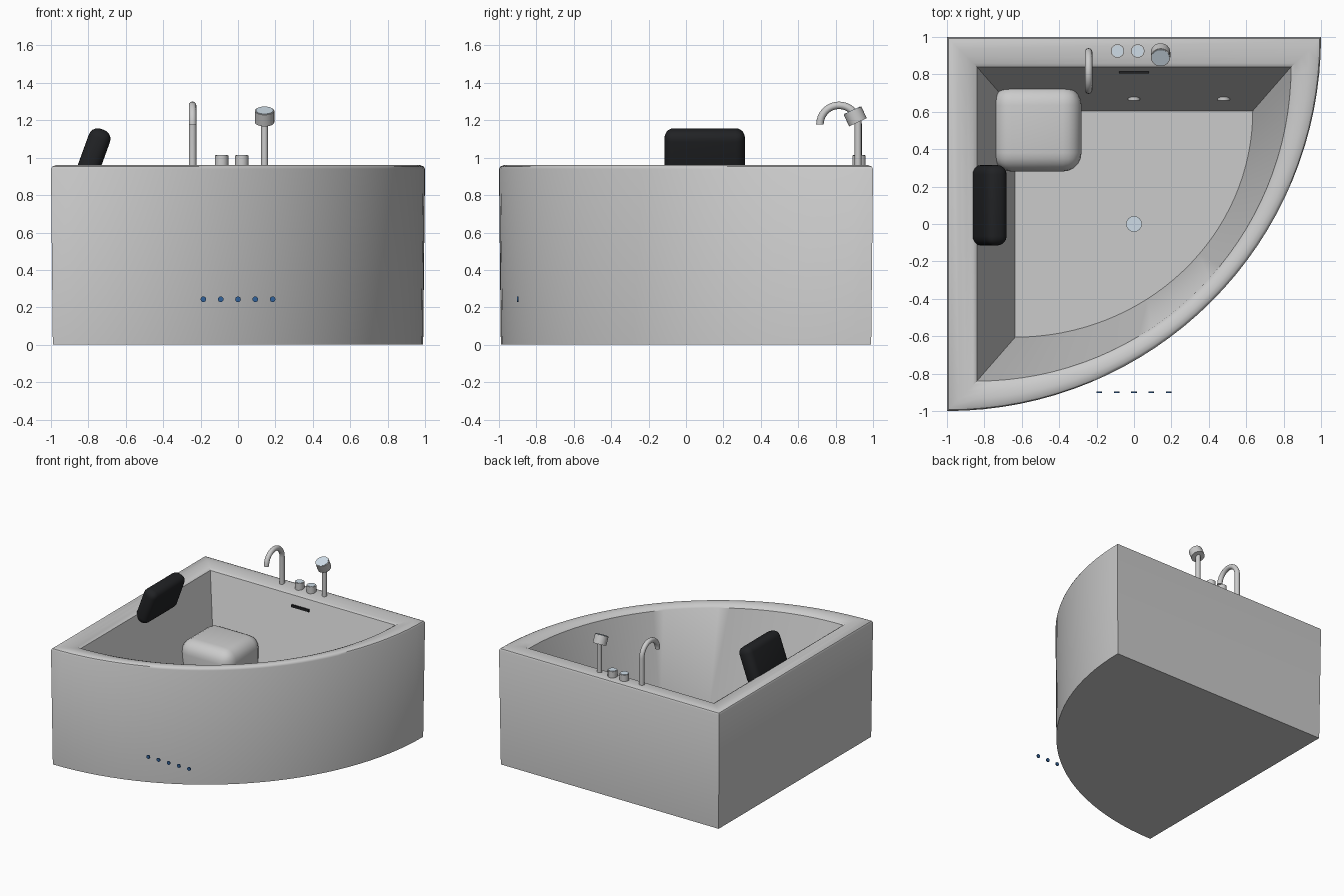
import bpy, bmesh, math
from mathutils import Matrix

if "Cube" in bpy.data.objects:
    bpy.data.objects.remove(bpy.data.objects["Cube"])


def material(name, rgb):
    m = bpy.data.materials.new(name)
    m.diffuse_color = (*rgb, 1)
    m.use_nodes = True
    m.node_tree.nodes["Principled BSDF"].inputs["Base Color"].default_value = m.diffuse_color
    return m


BLACK = material("black", (0.015, 0.016, 0.018))
BLUE = material("blue", (0.03, 0.12, 0.32))
PALE = material("pale_blue", (0.62, 0.72, 0.8))


def finish(name, bm, mat=None, angle=35):
    bmesh.ops.recalc_face_normals(bm, faces=bm.faces)
    me = bpy.data.meshes.new(name)
    bm.to_mesh(me)
    bm.free()
    ob = bpy.data.objects.new(name, me)
    bpy.context.collection.objects.link(ob)
    if mat:
        me.materials.append(mat)
    bpy.ops.object.select_all(action='DESELECT')
    ob.select_set(True)
    bpy.context.view_layer.objects.active = ob
    bpy.ops.object.shade_smooth_by_angle(angle=math.radians(angle))
    return ob


def cylinder(name, loc, r, depth, tilt=0, mat=None, seg=24):
    bm = bmesh.new()
    bmesh.ops.create_cone(bm, cap_ends=True, segments=seg, radius1=r, radius2=r, depth=depth,
                          matrix=Matrix.Translation(loc) @ Matrix.Rotation(math.radians(tilt), 4, 'X'))
    return finish(name, bm, mat)


def rounded_box(name, loc, size, bevel=0, tilt_y=0, mat=None, seg=5):
    bm = bmesh.new()
    bmesh.ops.create_cube(bm, size=1, matrix=Matrix.Diagonal((*size, 1)))
    if bevel:
        bmesh.ops.bevel(bm, geom=bm.edges[:], offset=bevel, segments=seg, profile=0.5, affect='EDGES')
    bm.transform(Matrix.Translation(loc) @ Matrix.Rotation(math.radians(tilt_y), 4, 'Y'))
    return finish(name, bm, mat)


# Tub shell: quarter-circle outline lofted through scaled sections (sx, sy, z)
FLOOR = 0.17
outline = [(-1, 1)]
for i in range(33):
    a = math.radians(-90 + 90 * i / 32)
    outline.append((-1 + 2 * math.cos(a), 1 + 2 * math.sin(a)))
sections = [(0.99, 0.99, 0), (1, 1, 0.94), (0.993, 0.993, 0.952), (0.975, 0.975, 0.96),
            (0.935, 0.935, 0.962), (0.895, 0.895, 0.957), (0.86, 0.86, 0.947),
            (0.84, 0.84, 0.935), (0.635, 0.605, FLOOR)]
bm = bmesh.new()
rings = [[bm.verts.new((x * sx, y * sy, z)) for x, y in outline] for sx, sy, z in sections]
n = len(outline)
for lo, hi in zip(rings, rings[1:]):
    for i in range(n):
        j = (i + 1) % n
        bm.faces.new((lo[i], lo[j], hi[j], hi[i]))
bm.faces.new(rings[0][::-1])
bm.faces.new(rings[-1])
finish("tub_shell", bm)

# Corner seat and headrest
rounded_box("seat", (-0.518, 0.508, 0.385), (0.475, 0.455, 0.43), 0.1)
rounded_box("headrest", (-0.775, 0.1, 1.01), (0.12, 0.43, 0.3), 0.05, 20, BLACK)

# Gooseneck spout: circle swept along a stem and half-circle path in the yz plane
SX, SY, R, TUBE = -0.243, 0.92, 0.102, 0.02
path = [(SY, 0.93, 0)]
for i in range(17):
    a = math.pi * i / 16
    path.append((SY - R + R * math.cos(a), 1.178 + R * math.sin(a), a))
bm = bmesh.new()
loops = []
for y, z, a in path:
    loop = []
    for k in range(16):
        t = 2 * math.pi * k / 16
        d = TUBE * math.cos(t)
        loop.append(bm.verts.new((SX + TUBE * math.sin(t), y + d * math.cos(a), z + d * math.sin(a))))
    loops.append(loop)
for lo, hi in zip(loops, loops[1:]):
    for k in range(16):
        m = (k + 1) % 16
        bm.faces.new((lo[k], lo[m], hi[m], hi[k]))
bm.faces.new(loops[0])
bm.faces.new(loops[-1])
finish("spout", bm)

# Tap knobs with pale caps
for side, x in (("left", -0.088), ("right", 0.02)):
    cylinder(f"knob_{side}", (x, 0.925, 0.975), 0.036, 0.074)
    cylinder(f"knob_cap_{side}", (x, 0.925, 1.0125), 0.031, 0.005, mat=PALE)

# Hand shower: pole, tilted head and its face
cylinder("shower_pole", (0.142, 0.92, 1.07), 0.018, 0.28)
TILT = 25
cylinder("shower_head", (0.142, 0.905, 1.22), 0.052, 0.068, TILT)
s, c = math.sin(math.radians(TILT)), math.cos(math.radians(TILT))
cylinder("shower_face", (0.142, 0.905 - 0.035 * s, 1.22 + 0.035 * c), 0.047, 0.005, TILT, PALE)

# Overflow slot, drain and wall jets
rounded_box("overflow_slot", (0, 0.81, 0.86), (0.16, 0.012, 0.02), mat=BLACK)
cylinder("drain", (0, 0, FLOOR + 0.005), 0.042, 0.014, mat=PALE)
for i, x in enumerate((-0.48, 0, 0.48)):
    cylinder(f"jet_{i + 1}", (x, 0.672, 0.38), 0.033, 0.024, 90)

# Row of small blue lights at the front
for i in range(5):
    cylinder(f"light_{i + 1}", (-0.185 + 0.0925 * i, -0.9, 0.243), 0.015, 0.008, 90, BLUE, 16)
